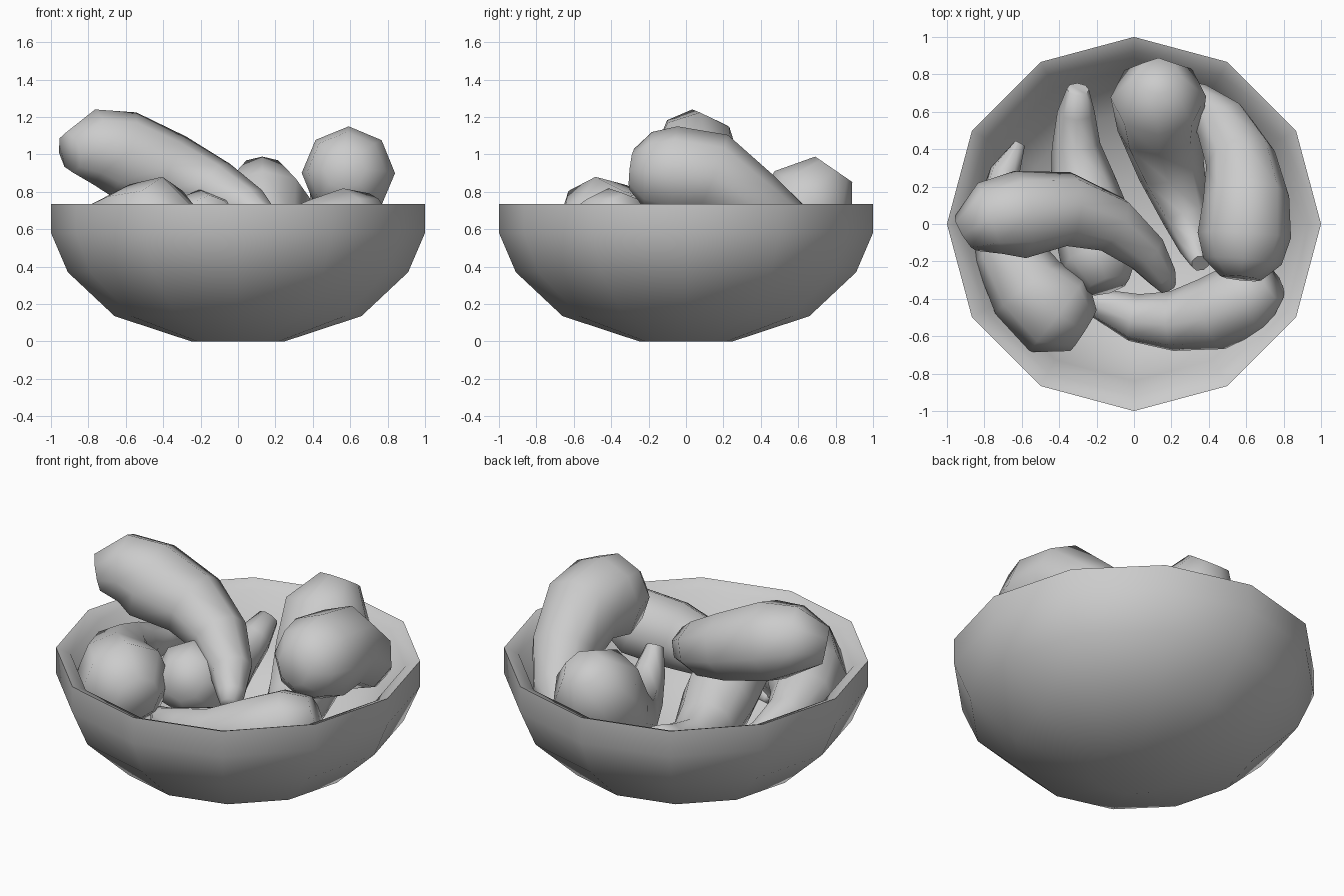
import bpy, bmesh, math
from mathutils import Vector


def make_object(name, bm, angle):
    bmesh.ops.recalc_face_normals(bm, faces=bm.faces)
    me = bpy.data.meshes.new(name)
    bm.to_mesh(me)
    bm.free()
    ob = bpy.data.objects.new(name, me)
    bpy.context.collection.objects.link(ob)
    bpy.ops.object.select_all(action='DESELECT')
    ob.select_set(True)
    bpy.context.view_layer.objects.active = ob
    bpy.ops.object.shade_smooth_by_angle(angle=math.radians(angle))
    return ob


def bridge(bm, rings):
    for a, b in zip(rings, rings[1:]):
        n = len(a)
        for i in range(n):
            j = (i + 1) % n
            bm.faces.new((a[i], a[j], b[j], b[i]))
    bm.faces.new(rings[0])
    bm.faces.new(rings[-1])


def lathe(name, profile, sides, angle):
    bm = bmesh.new()
    rings = [[bm.verts.new((r * math.cos(math.tau * i / sides),
                            r * math.sin(math.tau * i / sides), z))
              for i in range(sides)] for r, z in profile]
    bridge(bm, rings)
    return make_object(name, bm, angle)


def horn(name, stations, sides=8):
    """Bent tapered body; each station is x, y, z, radius, starting at the blunt head."""
    pts = [Vector(s[:3]) for s in stations]
    bm = bmesh.new()
    rings, side = [], None
    for k, s in enumerate(stations):
        t = (pts[min(k + 1, len(pts) - 1)] - pts[max(k - 1, 0)]).normalized()
        if side is None:
            side = t.cross(Vector((0, 0, 1)))
        side = (side - t * side.dot(t)).normalized()
        up = side.cross(t)
        rings.append([bm.verts.new(pts[k] + s[3] * (
            side * math.cos(math.tau * i / sides) + up * math.sin(math.tau * i / sides)))
            for i in range(sides)])
    bridge(bm, rings)
    return make_object(name, bm, 75)


# Bowl: outer wall, softened rim, inner wall
lathe("bowl", [(0.25, 0), (0.66, 0.135), (0.91, 0.37), (1.0, 0.58), (1.0, 0.735),
               (0.92, 0.70), (0.84, 0.44), (0.61, 0.22), (0.22, 0.09)], 12, 100)

# Curved fruits piled in the bowl
horn("fruit_top_left", [
    (-0.90, -0.05, 1.01, 0.11), (-0.77, 0.03, 1.04, 0.20), (-0.61, 0.05, 1.00, 0.235),
    (-0.35, 0.08, 0.91, 0.20), (-0.12, 0.00, 0.81, 0.16), (0.06, -0.15, 0.71, 0.12),
    (0.15, -0.28, 0.64, 0.08), (0.18, -0.34, 0.61, 0.05)])
horn("fruit_right", [
    (0.57, -0.29, 0.92, 0.11), (0.58, -0.20, 0.91, 0.21), (0.59, -0.06, 0.90, 0.25),
    (0.60, 0.14, 0.89, 0.23), (0.57, 0.35, 0.74, 0.19), (0.47, 0.54, 0.61, 0.15),
    (0.34, 0.67, 0.52, 0.09), (0.22, 0.74, 0.46, 0.04)])
horn("fruit_back", [
    (0.13, 0.79, 0.92, 0.12), (0.13, 0.68, 0.76, 0.255), (0.14, 0.52, 0.55, 0.23),
    (0.20, 0.28, 0.41, 0.18), (0.28, 0.04, 0.40, 0.13), (0.33, -0.12, 0.49, 0.09),
    (0.355, -0.21, 0.61, 0.05)])
horn("fruit_front_left", [
    (-0.27, -0.57, 0.61, 0.13), (-0.41, -0.48, 0.62, 0.26), (-0.57, -0.34, 0.62, 0.22),
    (-0.68, -0.14, 0.60, 0.18), (-0.72, 0.08, 0.57, 0.13), (-0.69, 0.28, 0.54, 0.08),
    (-0.61, 0.43, 0.52, 0.03)])
horn("fruit_middle", [
    (-0.14, -0.33, 0.67, 0.12), (-0.18, -0.20, 0.62, 0.21), (-0.22, 0.00, 0.52, 0.21),
    (-0.27, 0.20, 0.44, 0.18), (-0.31, 0.42, 0.45, 0.13), (-0.31, 0.60, 0.52, 0.10),
    (-0.30, 0.72, 0.60, 0.06)])
horn("fruit_front", [
    (0.74, -0.31, 0.69, 0.11), (0.62, -0.38, 0.63, 0.20), (0.42, -0.48, 0.56, 0.20),
    (0.20, -0.52, 0.50, 0.16), (0.00, -0.50, 0.47, 0.13), (-0.20, -0.42, 0.44, 0.08),
    (-0.33, -0.32, 0.43, 0.03)])
